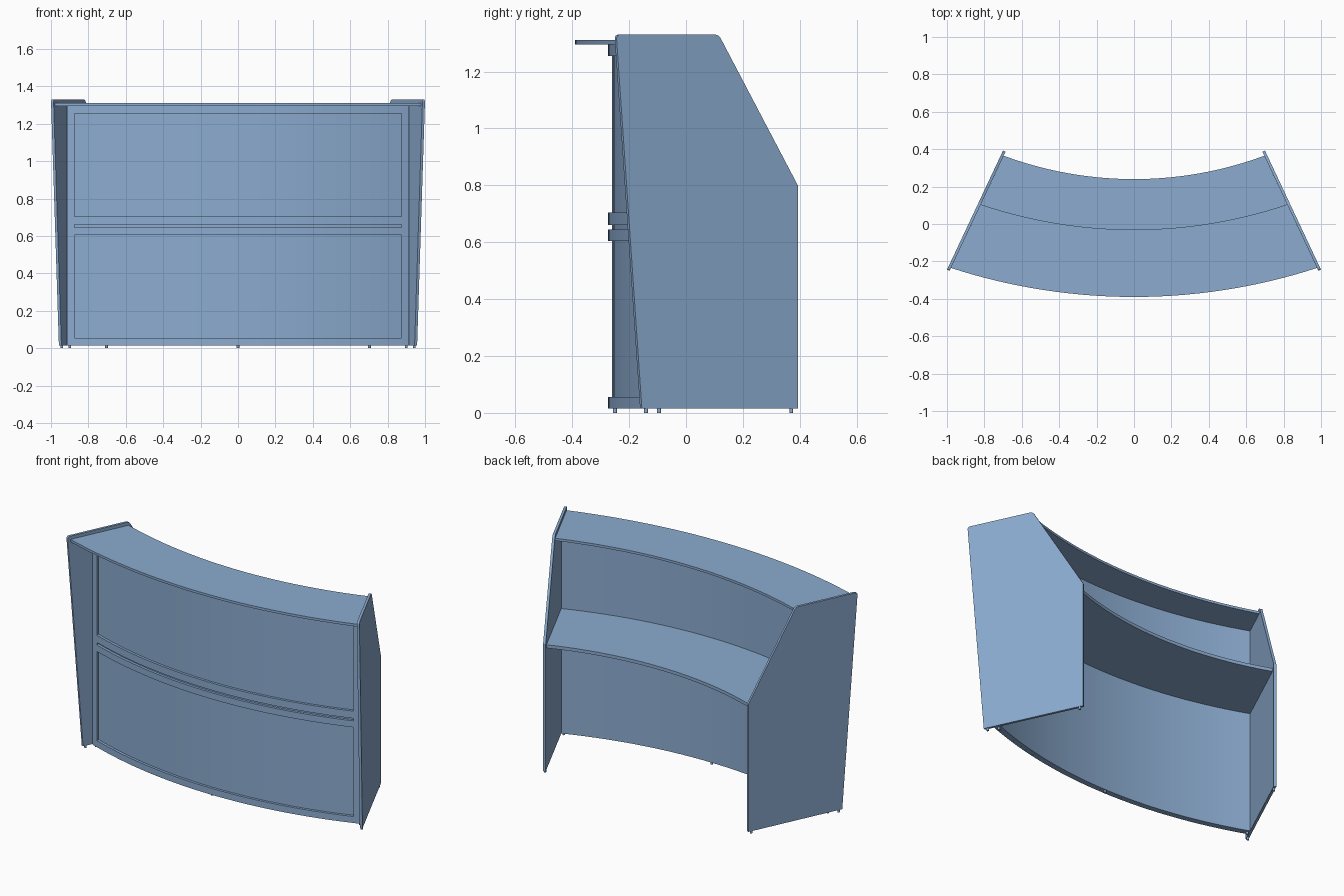
import bpy, bmesh
from math import sqrt

if "Cube" in bpy.data.objects:
    bpy.data.objects.remove(bpy.data.objects["Cube"])

blue = bpy.data.materials.new("pale blue laminate")
COLOUR = (0.26, 0.41, 0.63, 1)
blue.use_nodes = True
blue.diffuse_color = COLOUR
blue.node_tree.nodes["Principled BSDF"].inputs["Base Color"].default_value = COLOUR

FLOOR = 0.015      # underside of the panels, resting on the feet
SIDES = (("left", 1), ("right", -1))


def finish(name, bm, smooth=True):
    bmesh.ops.recalc_face_normals(bm, faces=bm.faces[:])
    mesh = bpy.data.meshes.new(name)
    bm.to_mesh(mesh)
    bm.free()
    ob = bpy.data.objects.new(name, mesh)
    bpy.context.collection.objects.link(ob)
    mesh.materials.append(blue)
    if smooth:
        bpy.ops.object.select_all(action="DESELECT")
        ob.select_set(True)
        bpy.context.view_layer.objects.active = ob
        bpy.ops.object.shade_smooth_by_angle(angle=0.5)
    return ob


def outer_x(y):
    """Outer face of the splayed side panel at depth y."""
    return 1 - 0.47 * (y + 0.245)


def inner_x(y):
    return outer_x(y) - 0.0166


def arc_y(x, y_mid, y_end):
    """Arc through y_mid at the centre and y_end at the side panels."""
    half, sag = inner_x(y_end), y_end - y_mid
    r = (half * half + sag * sag) / (2 * sag)
    return y_mid + r - sqrt(r * r - x * x)


def curved_slab(name, front, back, z0, z1, x0=None, x1=None, steps=28):
    """Board between two arcs; it runs to the side panels unless x is limited."""
    bm = bmesh.new()
    rings = []
    for i in range(steps + 1):
        t = i / steps
        pts = []
        for arc in (front, back):
            end = inner_x(arc[1])
            a = -end if x0 is None else x0
            b = end if x1 is None else x1
            x = a + (b - a) * t
            pts.append((x, arc_y(x, *arc)))
        (fx, fy), (bx, by) = pts
        rings.append([bm.verts.new(p) for p in
                      ((fx, fy, z0), (bx, by, z0), (bx, by, z1), (fx, fy, z1))])
    for p, q in zip(rings, rings[1:]):
        for k in range(4):
            n = (k + 1) % 4
            bm.faces.new((p[k], p[n], q[n], q[k]))
    bm.faces.new(rings[0])
    bm.faces.new(rings[-1])
    return finish(name, bm)


# Arcs as (y at the centre, y at the side panels)
TRIM, WALL_FRONT, WALL_BACK = (-0.275, -0.11), (-0.26, -0.095), (-0.24, -0.075)

# Main boards
curved_slab("front_wall", WALL_FRONT, WALL_BACK, FLOOR, 1.295)
curved_slab("counter_top", (-0.39, -0.235), (-0.03, 0.105), 1.295, 1.31)
curved_slab("work_surface", WALL_BACK, (0.24, 0.365), 0.765, 0.785)

# Horizontal trim rails and end posts on the front
for name, z0, z1 in (("bottom_rail", FLOOR, 0.055), ("lower_middle_rail", 0.605, 0.645),
                     ("upper_middle_rail", 0.66, 0.705), ("top_rail", 1.255, 1.295)):
    curved_slab(name, TRIM, WALL_FRONT, z0, z1, -0.875, 0.875)
for side, s in SIDES:
    curved_slab(side + "_front_post", TRIM, WALL_FRONT, FLOOR, 1.295,
                s * 0.875, s * inner_x(-0.1), steps=2)

# Splayed side panels with eased top corners
PROFILE = ((-0.155, FLOOR), (0.393, FLOOR), (0.393, 0.8), (0.115, 1.33), (-0.245, 1.33))
for side, s in SIDES:
    bm = bmesh.new()
    outer = [bm.verts.new((s * outer_x(y), y, z)) for y, z in PROFILE]
    inner = [bm.verts.new((s * (outer_x(y) - 0.0135), y - 0.0065, z)) for y, z in PROFILE]
    bm.faces.new(outer)
    bm.faces.new(inner)
    cross = []
    for i in range(len(PROFILE)):
        j = (i + 1) % len(PROFILE)
        bm.faces.new((outer[i], outer[j], inner[j], inner[i]))
    for i in (3, 4):
        cross.append(bm.edges.get((outer[i], inner[i])))
    bmesh.ops.bevel(bm, geom=cross, offset=0.015, segments=4, profile=0.5, affect="EDGES")
    finish(side + "_side_panel", bm)


# Levelling feet
def foot(name, x, y):
    bm = bmesh.new()
    bmesh.ops.create_cone(bm, cap_ends=True, segments=12, radius1=0.007,
                          radius2=0.007, depth=FLOOR + 0.003)
    bmesh.ops.translate(bm, verts=bm.verts[:], vec=(x, y, (FLOOR + 0.003) / 2))
    finish(name, bm)


foot("centre_foot", 0, -0.25)
for side, s in SIDES:
    foot(side + "_wall_foot", s * 0.9, -0.095)
    foot(side + "_panel_front_foot", s * (outer_x(-0.14) - 0.008), -0.14)
    foot(side + "_panel_back_foot", s * (outer_x(0.37) - 0.008), 0.37)
